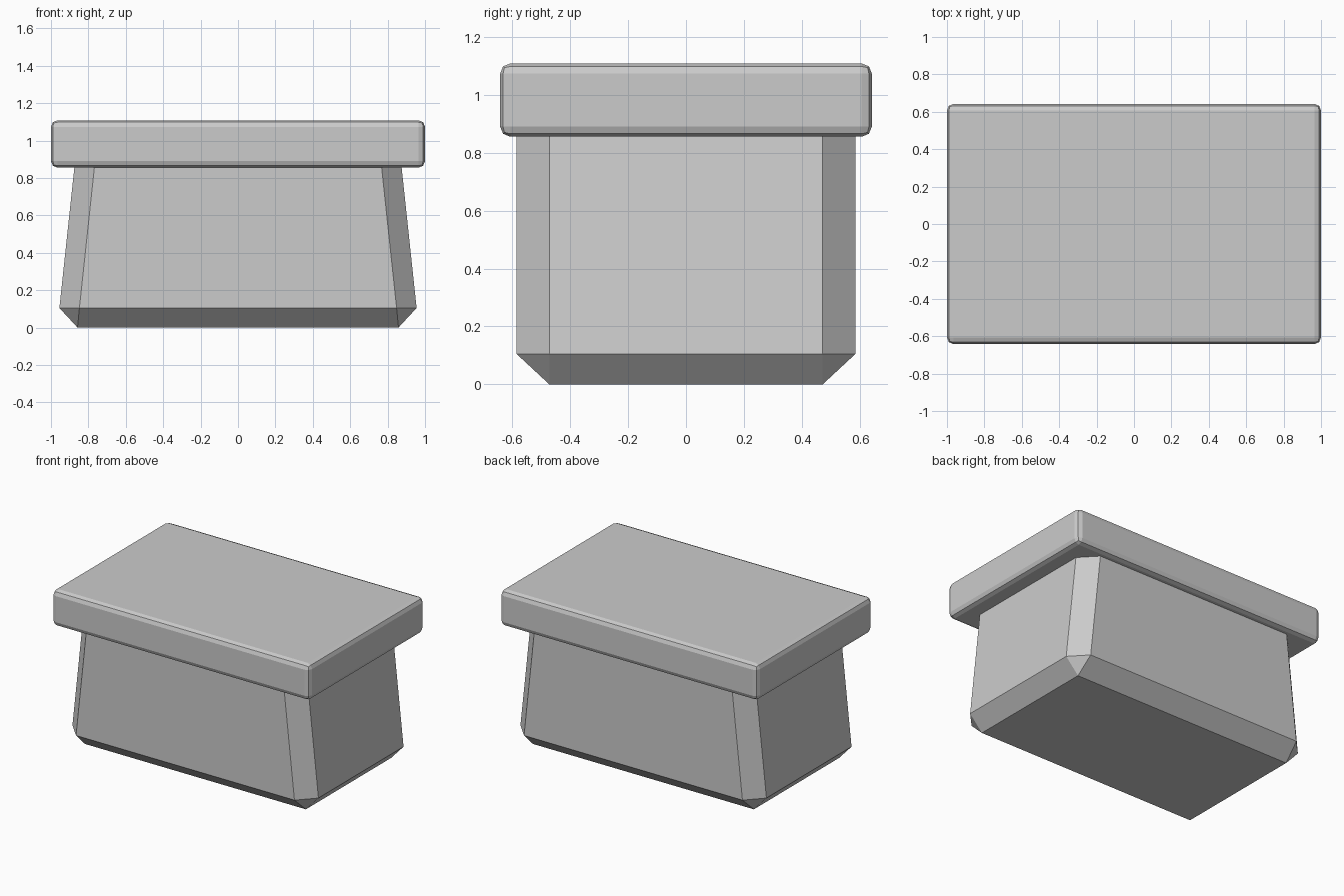
import bpy
import bmesh
from math import radians

if "Cube" in bpy.data.objects:
    bpy.data.objects.remove(bpy.data.objects["Cube"])


def finish(bm, name):
    bmesh.ops.recalc_face_normals(bm, faces=bm.faces[:])
    mesh = bpy.data.meshes.new(name)
    bm.to_mesh(mesh)
    bm.free()
    obj = bpy.data.objects.new(name, mesh)
    bpy.context.collection.objects.link(obj)
    return obj


# Tapered body: chamfered corners, bottom bevel down to a plain rectangle
quarter = [(0.858, 0.472, 0.0),
           (0.955, 0.472, 0.105), (0.848, 0.585, 0.105),
           (0.867, 0.472, 0.93), (0.760, 0.585, 0.93)]
bm = bmesh.new()
for x, y, z in quarter:
    for sx in (-1, 1):
        for sy in (-1, 1):
            bm.verts.new((sx * x, sy * y, z))
bmesh.ops.convex_hull(bm, input=bm.verts[:])
bmesh.ops.dissolve_limit(bm, angle_limit=radians(1),
                         verts=bm.verts[:], edges=bm.edges[:])
finish(bm, "body")

# Lid: flat slab with two-segment rounded edges
bm = bmesh.new()
bmesh.ops.create_cube(bm, size=1)
bmesh.ops.scale(bm, vec=(2.0, 1.284, 0.253), verts=bm.verts[:])
bmesh.ops.translate(bm, vec=(0, 0, 0.982), verts=bm.verts[:])
lid = finish(bm, "lid")
bevel = lid.modifiers.new("rounded_edges", 'BEVEL')
bevel.width = 0.035
bevel.segments = 2
